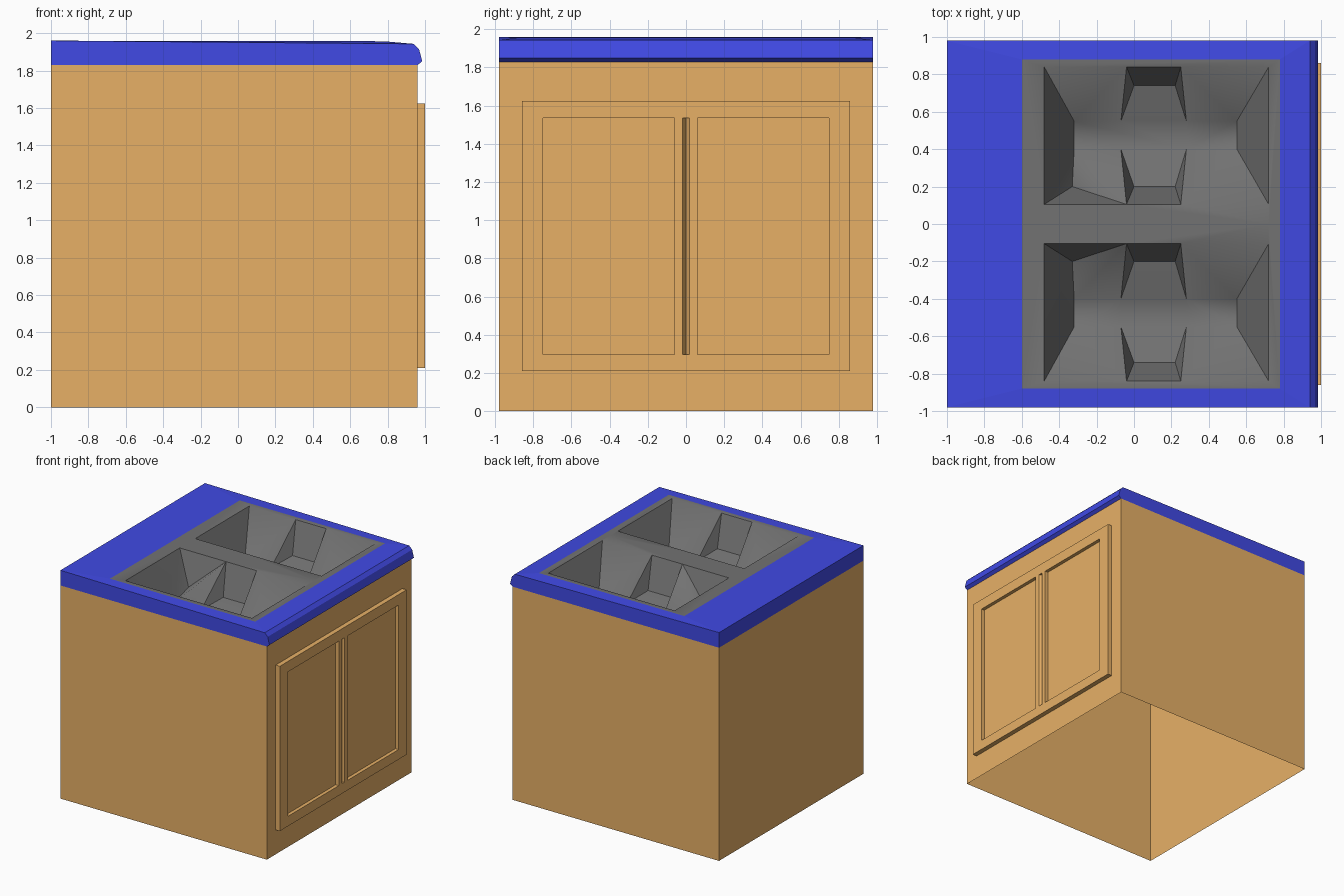
import bpy, bmesh
from mathutils import Vector

if "Cube" in bpy.data.objects:
    bpy.data.objects.remove(bpy.data.objects["Cube"])


def material(name, rgb):
    m = bpy.data.materials.new(name)
    m.diffuse_color = (*rgb, 1)
    m.use_nodes = True
    m.node_tree.nodes["Principled BSDF"].inputs["Base Color"].default_value = m.diffuse_color
    return m


def build(name, faces, facing, mat=None):
    """Weld polygons into one object; the first face must look along 'facing'."""
    bm = bmesh.new()
    for f in faces:
        bm.faces.new([bm.verts.new(p) for p in f])
    bmesh.ops.remove_doubles(bm, verts=bm.verts[:], dist=0.0005)
    bmesh.ops.recalc_face_normals(bm, faces=bm.faces[:])
    bm.faces.ensure_lookup_table()
    bm.normal_update()
    if bm.faces[0].normal.dot(Vector(facing)) < 0:
        bmesh.ops.reverse_faces(bm, faces=bm.faces[:])
    me = bpy.data.meshes.new(name)
    bm.to_mesh(me)
    bm.free()
    ob = bpy.data.objects.new(name, me)
    bpy.context.collection.objects.link(ob)
    if mat:
        me.materials.append(mat)
    return ob


def walls(loop, a, b):
    """Upright quads between two levels round a closed 2D loop."""
    return [[(*p, a), (*q, a), (*q, b), (*p, b)]
            for p, q in zip(loop, loop[1:] + loop[:1])]


wood = material("wood", (0.80, 0.435, 0.134))
blue = material("blue_top", (0.052, 0.068, 0.78))
steel = material("dark_steel", (0.17, 0.17, 0.17))

W, TOP = 0.98, 1.957

# Cabinet: four walls, open underneath
build("cabinet_body", walls([(-1, -W), (0.96, -W), (0.96, W), (-1, W)], 0, 1.83),
      (0, -1, 0), wood)

# Countertop: rounded lip profile run along y, with a cutout for the sink
profile = [(-1, 1.83), (-1, 1.96), (0.94, 1.943), (0.968, 1.915), (0.985, 1.85), (0.96, 1.83)]
outer = [(-1, -W, 1.96), (0.94, -W, 1.943), (0.94, W, 1.943), (-1, W, 1.96)]
inner = [(x, y, TOP) for x, y in ((-0.6, -0.88), (0.78, -0.88), (0.78, 0.88), (-0.6, 0.88))]
faces = [[outer[i], outer[(i + 1) % 4], inner[(i + 1) % 4], inner[i]] for i in range(4)]
faces += [[(x, s * W, z) for x, z in profile] for s in (-1, 1)]
for i in (0, 2, 3, 4):
    (x0, z0), (x1, z1) = profile[i], profile[i + 1]
    faces.append([(x0, -W, z0), (x0, W, z0), (x1, W, z1), (x1, -W, z1)])
build("countertop", faces, (0, 0, 1), blue)

# Double sink: half a rim plus one basin, repeated on the other side of y = 0
D, MID = 0.31, 0.26
rim_x, mid_x, floor_x = (-0.48, -0.04, 0.25, 0.72), (-0.33, 0.0, 0.22), (-0.32, -0.07, 0.28, 0.55)
faces = []
for s in (1, -1):
    def p(x, y, d=0.0):
        return (x, s * y, TOP - d)
    # rim strips
    for edge, y in ((0, 0.105), (0.88, 0.84)):
        faces.append([p(-0.48, edge), p(0.72, edge)] + [p(x, y) for x in reversed(rim_x)])
    for a, b in ((-0.6, -0.48), (0.78, 0.72)):
        faces.append([p(a, 0), p(b, 0), p(b, 0.105), p(b, 0.84), p(b, 0.88), p(a, 0.88)])
    # long walls: sloping, with a steep notch; the inner one also has a corner pocket
    rows = []
    for yr, ym, yf, pocket in ((0.105, 0.2, 0.4, True), (0.84, 0.74, 0.55, False)):
        r = [p(x, yr) for x in rim_x]
        m = [p(x, ym, MID) for x in mid_x]
        f = [p(x, yf, D) for x in floor_x]
        faces += [[r[1], f[0], f[1]], [r[1], f[1], m[1]], [r[1], m[1], m[2], r[2]],
                  [m[1], f[1], f[2], m[2]], [r[2], m[2], f[2]],
                  [r[2], f[2], f[3]], [r[2], f[3], r[3]]]
        if pocket:
            faces += [[r[0], m[0], r[1]], [r[1], m[0], f[0]], [r[0], f[0], m[0]]]
        else:
            faces.append([r[0], f[0], r[1]])
        rows.append((r, f))
    # short end walls and floor
    (ra, fa), (rb, fb) = rows
    faces += [[ra[i], fa[i], fb[i], rb[i]] for i in (0, 3)]
    faces.append(fa + fb[::-1])
sink = build("double_sink", faces, (0, 0, 1), steel)
bpy.context.view_layer.objects.active = sink
sink.select_set(True)
bpy.ops.object.shade_smooth_by_angle(angle=0.85)

# Door slab: grid of front cells, two sunken panels and a V groove between them
X0, X1 = 0.96, 1.0
BACK = X0 + 0.01
ys = (-0.86, -0.75, -0.06, -0.018, 0.018, 0.06, 0.75, 0.86)
zs = (0.21, 0.295, 1.535, 1.625)
faces = []
for i in range(7):
    for j in range(3):
        y0, y1, z0, z1 = ys[i], ys[i + 1], zs[j], zs[j + 1]
        cell = [(y0, z0), (y1, z0), (y1, z1), (y0, z1)]
        if j == 1 and i in (1, 5):
            faces.append([(BACK, *c) for c in cell])
            faces += [[(X1, *a), (X1, *b), (BACK, *b), (BACK, *a)]
                      for a, b in zip(cell, cell[1:] + cell[:1])]
        elif j == 1 and i == 3:
            lo, hi = (BACK, 0, z0), (BACK, 0, z1)
            for y in (y0, y1):
                faces.append([(X1, y, z0), lo, hi, (X1, y, z1)])
            faces += [[(X1, y0, z0), (X1, y1, z0), lo], [(X1, y0, z1), (X1, y1, z1), hi]]
        else:
            faces.append([(X1, *c) for c in cell])
for y in (ys[0], ys[-1]):
    for a, b in zip(zs, zs[1:]):
        faces.append([(X0, y, a), (X1, y, a), (X1, y, b), (X0, y, b)])
for z in (zs[0], zs[-1]):
    for a, b in zip(ys, ys[1:]):
        faces.append([(X0, a, z), (X1, a, z), (X1, b, z), (X0, b, z)])
build("cabinet_door", faces, (1, 0, 0), wood)
